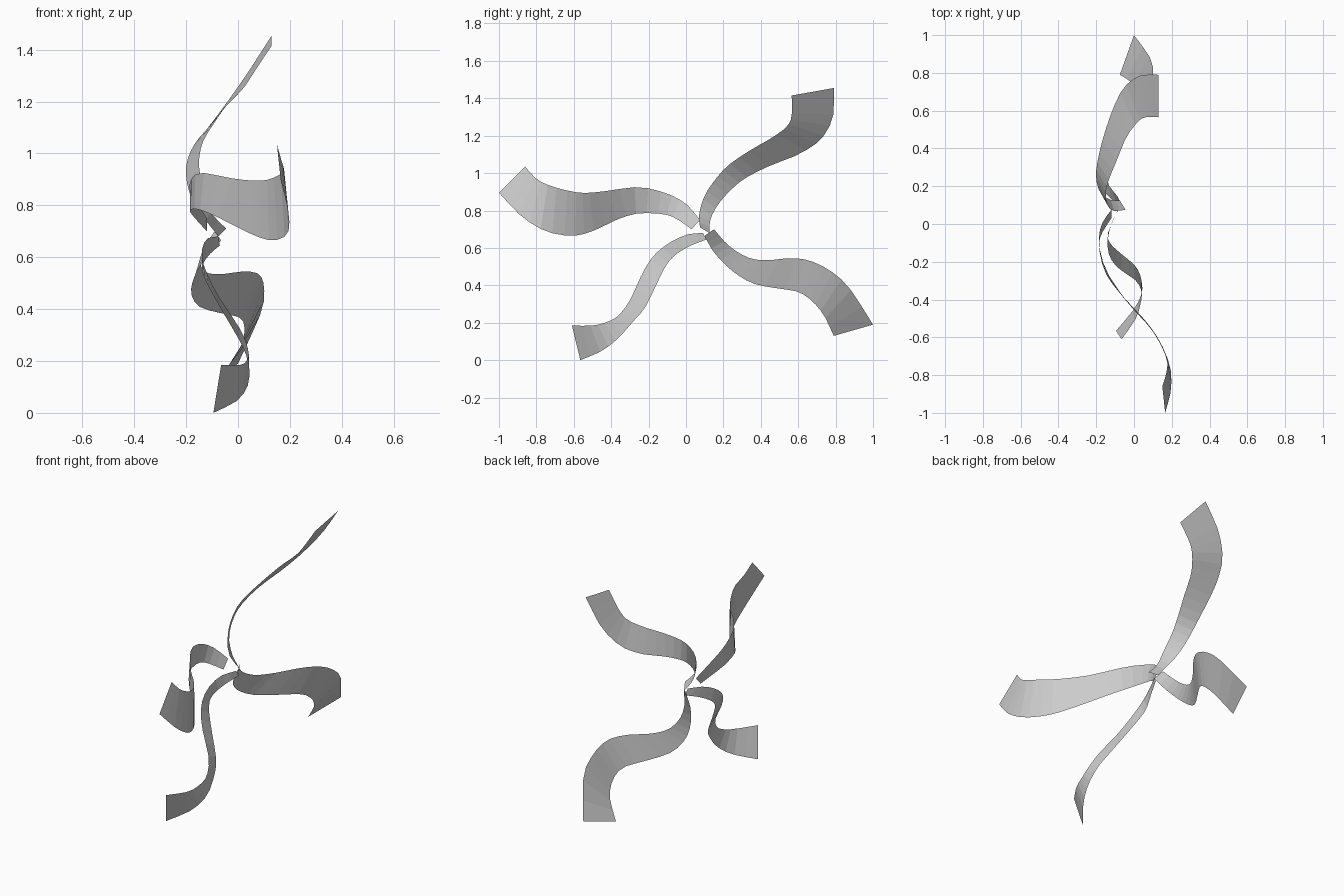
import bpy
import bmesh
from mathutils import Vector


def spline(points, count):
    """Evenly sampled Catmull-Rom curve through the points."""
    p = [Vector(q) for q in points]
    p = [2 * p[0] - p[1]] + p + [2 * p[-1] - p[-2]]
    spans = len(p) - 3
    dense = []
    for k in range(401):
        f = k / 400 * spans
        i = min(int(f), spans - 1)
        t = f - i
        a, b, c, d = p[i:i + 4]
        dense.append(0.5 * (2 * b + (c - a) * t + (2 * a - 5 * b + 4 * c - d) * t**2
                            + (3 * b - a - 3 * c + d) * t**3))
    # same spacing as the guide points, so both edges stay in step
    return [dense[round(k * 400 / count)] for k in range(count + 1)]


def ribbon(name, upper, lower, count=20):
    bm = bmesh.new()
    rows = [(bm.verts.new(a), bm.verts.new(b))
            for a, b in zip(spline(upper, count), spline(lower, count))]
    for (a, b), (d, c) in zip(rows, rows[1:]):
        bm.faces.new((a, b, c, d))
    mesh = bpy.data.meshes.new(name)
    bm.to_mesh(mesh)
    bm.free()
    ob = bpy.data.objects.new(name, mesh)
    bpy.context.collection.objects.link(ob)
    return ob


# Ribbon rising to the back
ribbon("upper_back_ribbon",
       [(-.045, .075, .71), (-.11, .07, .78), (-.14, .10, .88), (-.15, .16, .97),
        (-.135, .23, 1.045), (-.09, .34, 1.12), (-.04, .46, 1.19), (.02, .54, 1.25),
        (.06, .565, 1.31), (.13, .565, 1.415)],
       [(-.075, .125, .68), (-.13, .13, .75), (-.18, .17, .83), (-.2, .24, .91),
        (-.195, .32, .975), (-.165, .45, 1.04), (-.115, .6, 1.10), (-.055, .72, 1.18),
        (.03, .785, 1.30), (.13, .79, 1.455)])

# Ribbon waving out to the front
ribbon("upper_front_ribbon",
       [(-.12, .075, .75), (-.17, 0, .835), (-.185, -.1, .89), (-.145, -.25, .925),
        (-.03, -.42, .905), (.06, -.52, .895), (.12, -.6, .90), (.175, -.72, .93),
        (.168, -.8, .97), (.15, -.86, 1.035)],
       [(-.12, .03, .70), (-.17, -.05, .755), (-.185, -.12, .78), (-.155, -.25, .785),
        (-.08, -.36, .755), (.05, -.5, .69), (.13, -.61, .665), (.19, -.75, .69),
        (.195, -.88, .77), (.165, -1, .895)])

# Ribbon falling to the front, reaching the floor
ribbon("lower_front_ribbon",
       [(-.075, .09, .68), (-.12, 0, .67), (-.14, -.1, .62), (-.125, -.18, .55),
        (-.075, -.24, .45), (.01, -.30, .32), (.04, -.36, .24), (.035, -.42, .205),
        (.01, -.5, .185), (-.065, -.61, .185)],
       [(-.07, .11, .645), (-.11, .02, .61), (-.14, -.06, .56), (-.12, -.11, .5),
        (-.065, -.16, .4), (.005, -.22, .28), (.035, -.28, .21), (.042, -.36, .12),
        (0, -.45, .05), (-.095, -.565, 0)])

# Ribbon falling to the back
ribbon("lower_back_ribbon",
       [(-.09, .15, .70), (-.135, .21, .63), (-.145, .28, .575), (-.12, .36, .54),
        (-.06, .45, .535), (.02, .55, .545), (.08, .65, .535), (.1, .76, .485),
        (.09, .87, .39), (0, 1, .19)],
       [(-.065, .10, .665), (-.13, .14, .59), (-.17, .2, .52), (-.18, .27, .46),
        (-.15, .36, .41), (-.07, .48, .385), (.01, .6, .365), (.025, .68, .31),
        (0, .74, .235), (-.075, .79, .13)])
